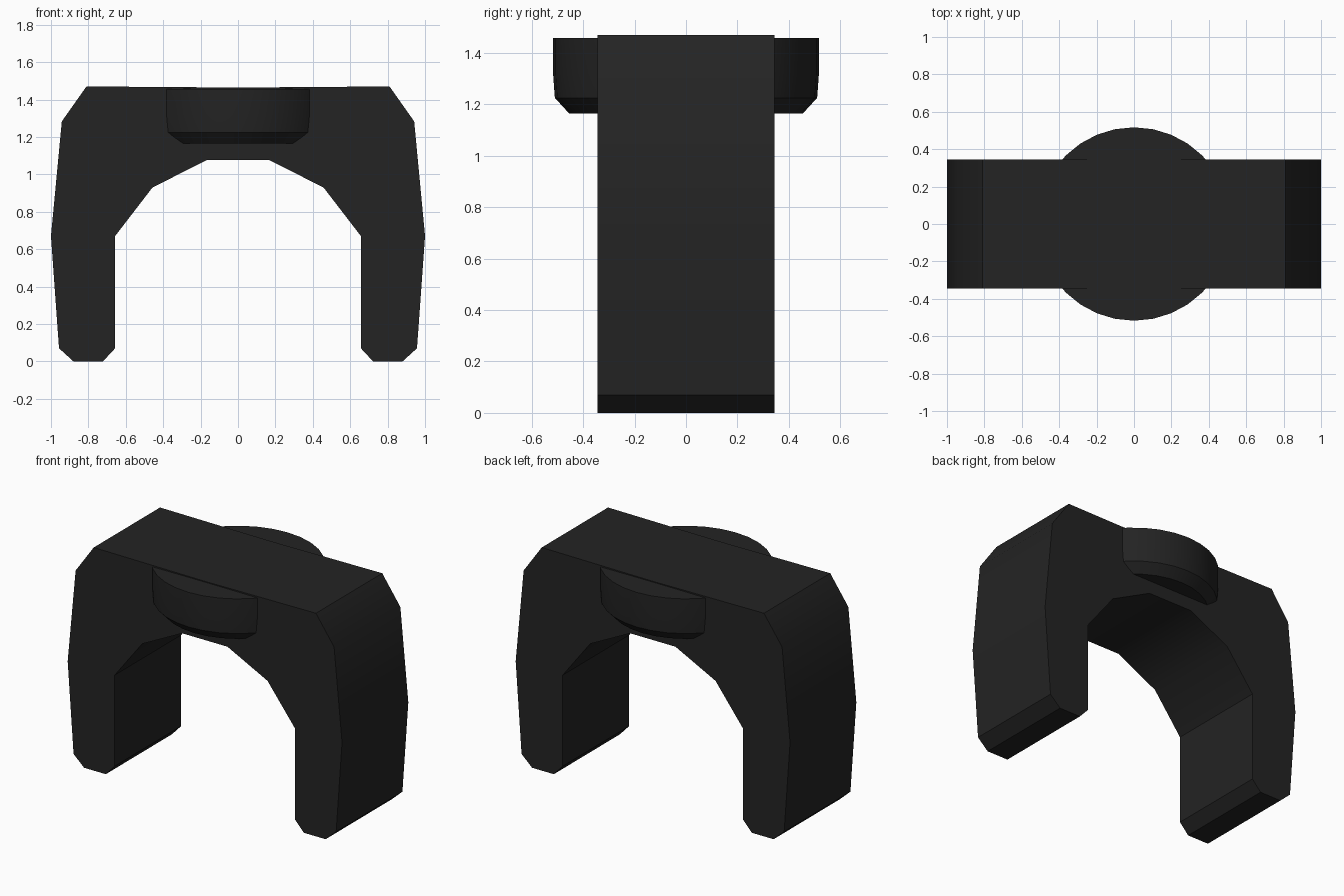
import bpy
import bmesh
import math

if "Cube" in bpy.data.objects:
    bpy.data.objects.remove(bpy.data.objects["Cube"], do_unlink=True)

black = bpy.data.materials.new("matte_black")
black.use_nodes = True
black.diffuse_color = (0.017, 0.017, 0.017, 1)
black.node_tree.nodes["Principled BSDF"].inputs["Base Color"].default_value = black.diffuse_color


def finish(name, bm):
    """Turn the bmesh into a shaded object with the black material."""
    bmesh.ops.recalc_face_normals(bm, faces=bm.faces)
    mesh = bpy.data.meshes.new(name)
    bm.to_mesh(mesh)
    bm.free()
    mesh.materials.append(black)
    obj = bpy.data.objects.new(name, mesh)
    bpy.context.collection.objects.link(obj)
    bpy.ops.object.select_all(action='DESELECT')
    obj.select_set(True)
    bpy.context.view_layer.objects.active = obj
    bpy.ops.object.shade_smooth_by_angle(angle=math.radians(32))
    return obj


# Arched clip body: half outline from the top centre down around one leg
half = [(0.81, 1.47), (0.942, 1.283), (1.0, 0.67), (0.957, 0.07),
        (0.88, 0), (0.722, 0), (0.657, 0.07), (0.657, 0.67),
        (0.457, 0.93), (0.165, 1.077)]
outline = [(0, 1.464)] + half + [(-x, z) for x, z in reversed(half)]
depth = 0.345
bm = bmesh.new()
front = bm.faces.new([bm.verts.new((x, -depth, z)) for x, z in outline])
extruded = bmesh.ops.extrude_face_region(bm, geom=[front], use_keep_orig=True)
for v in extruded["geom"]:
    if isinstance(v, bmesh.types.BMVert):
        v.co.y = depth
finish("arched_body", bm)

# Round boss through the crown: a lathed profile with a chamfered underside
profile = [(0, 1.462), (0.517, 1.457), (0.517, 1.32), (0.51, 1.225),
           (0.455, 1.165), (0, 1.165)]
bm = bmesh.new()
verts = [bm.verts.new((r, 0, z)) for r, z in profile]
edges = [bm.edges.new(pair) for pair in zip(verts, verts[1:])]
bmesh.ops.spin(bm, geom=verts + edges, cent=(0, 0, 0), axis=(0, 0, 1),
               angle=math.tau, steps=32, use_merge=True)
bmesh.ops.remove_doubles(bm, verts=bm.verts, dist=0.0005)
finish("round_boss", bm)
